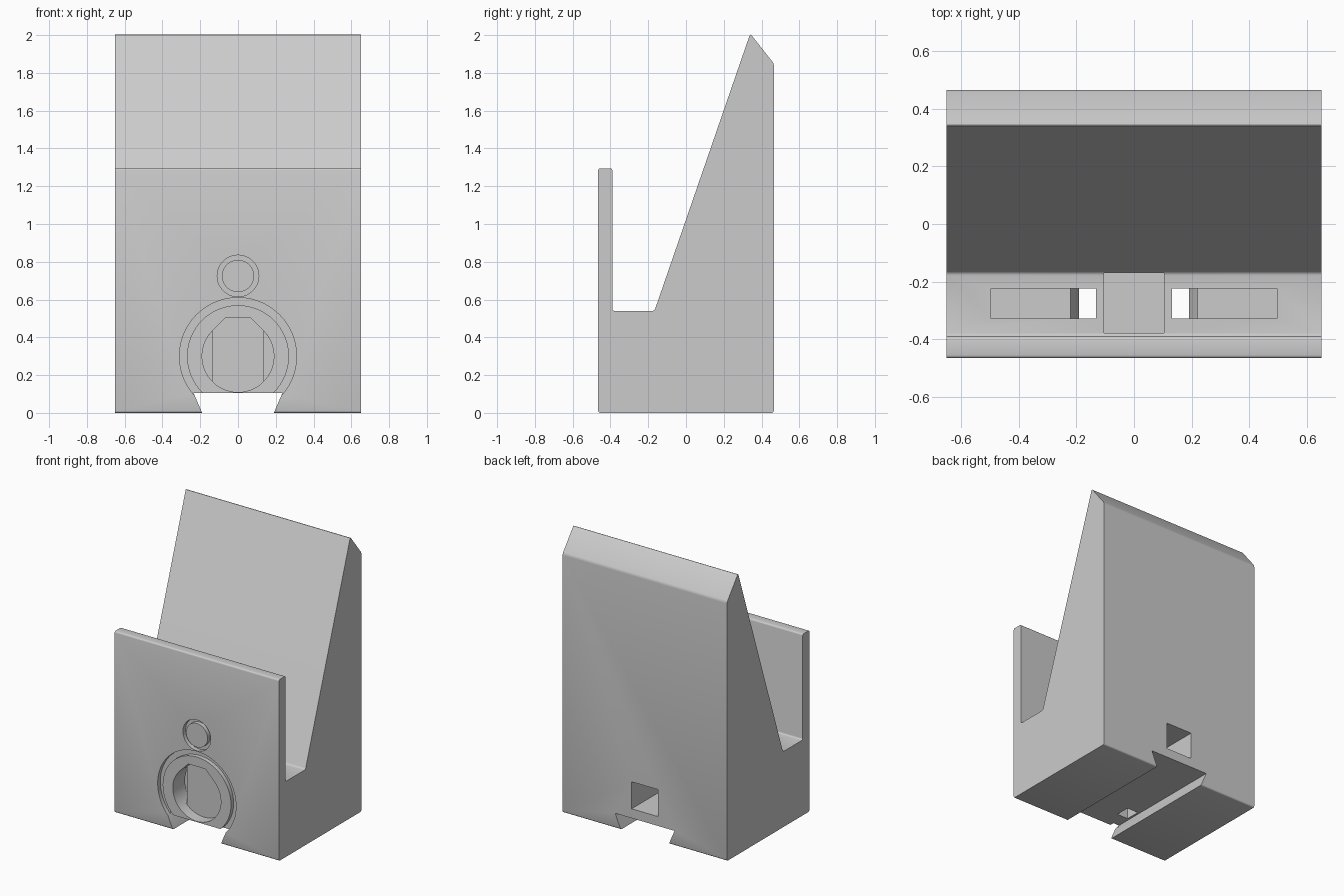
import bpy, bmesh, math

if "Cube" in bpy.data.objects:
    bpy.data.objects.remove(bpy.data.objects["Cube"], do_unlink=True)

grey = bpy.data.materials.new("light_grey")
grey.use_nodes = True
grey.diffuse_color = (0.6, 0.6, 0.6, 1)
grey.node_tree.nodes["Principled BSDF"].inputs["Base Color"].default_value = (0.6, 0.6, 0.6, 1)


def prism(name, points, axis, start, end, round_edges=0):
    """Extrude a closed profile along x (points are y, z) or y (points are x, z)."""
    bm = bmesh.new()
    place = (lambda a, b, d: (d, a, b)) if axis == "x" else (lambda a, b, d: (a, d, b))
    rings = [[bm.verts.new(place(a, b, d)) for a, b in points] for d in (start, end)]
    bm.faces.new(rings[0])
    bm.faces.new(rings[1])
    long_edges = []
    n = len(points)
    for i in range(n):
        j = (i + 1) % n
        bm.faces.new((rings[0][i], rings[0][j], rings[1][j], rings[1][i]))
    for i in range(n):
        long_edges.append(bm.edges.get((rings[0][i], rings[1][i])))
    if round_edges:
        bmesh.ops.bevel(bm, geom=long_edges, offset=round_edges, segments=3,
                        profile=0.5, affect="EDGES")
    bmesh.ops.recalc_face_normals(bm, faces=bm.faces[:])
    mesh = bpy.data.meshes.new(name)
    bm.to_mesh(mesh)
    bm.free()
    mesh.materials.append(grey)
    obj = bpy.data.objects.new(name, mesh)
    bpy.context.collection.objects.link(obj)
    return obj


def box(name, x, y, z):
    return prism(name, [(x[0], z[0]), (x[1], z[0]), (x[1], z[1]), (x[0], z[1])], "y", *y)


def arc(radius, height, first=0, last=360, steps=64):
    count = steps if last - first == 360 else steps + 1
    angles = [math.radians(first + (last - first) * i / steps) for i in range(count)]
    return [(radius * math.cos(a), height + radius * math.sin(a)) for a in angles]


def subtract(target, cutter):
    mod = target.modifiers.new("cut", "BOOLEAN")
    mod.operation = "DIFFERENCE"
    mod.solver = "EXACT"
    mod.object = cutter
    bpy.ops.object.select_all(action="DESELECT")
    bpy.context.view_layer.objects.active = target
    target.select_set(True)
    bpy.ops.object.modifier_apply(modifier=mod.name)
    bpy.data.objects.remove(cutter, do_unlink=True)


# Stand body: front lip, trough and sloping back rest
W, FRONT, BACK = 0.65, -0.465, 0.465
body = prism("stand_body", [(FRONT, 0), (BACK, 0), (BACK, 1.85), (0.34, 2.008),
                            (-0.167, 0.54), (-0.39, 0.54), (-0.39, 1.295), (FRONT, 1.295)],
             "x", -W, W, 0.011)

# Ring grooves on the front
for radius, inner, height in ((0.31, 0.27, 0.3), (0.11, 0.085, 0.725)):
    ring = prism("ring_cutter", arc(radius, height), "y", -0.6, FRONT + 0.03)
    subtract(ring, prism("ring_core", arc(inner, height), "y", -0.7, 0))
    subtract(body, ring)

# Dovetail channel along the underside
subtract(body, prism("dovetail_cutter", [(-0.19, 0), (-0.15, -0.1), (0.15, -0.1), (0.19, 0),
                                         (0.235, 0.105), (-0.235, 0.105)], "y", -0.7, 0.7))

# Flat-topped round bore in the front
R, MID = 0.19, 0.3
SIDE = R * math.sqrt(0.5)
bore = arc(R, MID, -225, 45) + [(0.067, 0.502), (-0.067, 0.502)]
subtract(body, prism("bore_cutter", bore, "y", -0.6, -0.385))

# Side openings of the bore and the slots in the trough floor
for s in (-1, 1):
    segment = [(s * x, z) for x, z in arc(R, MID, -45, 45, 16)]
    subtract(body, prism("side_bore_cutter", segment, "y", -0.40, -0.222))
    for a, b, low in ((0.132, 0.22, 0.09), (0.2, 0.495, 0.19)):
        subtract(body, box("slot_cutter", sorted((s * a, s * b)), (-0.328, -0.224), (low, 0.7)))

# Plug pocket in the trough and cable tunnel to the back
subtract(body, box("pocket_cutter", (-0.104, 0.104), (-0.378, -0.17), (0.172, 0.7)))
subtract(body, box("tunnel_cutter", (-0.104, 0.104), (-0.2, 0.7), (0.172, 0.365)))

bpy.ops.object.select_all(action="DESELECT")
body.select_set(True)
bpy.context.view_layer.objects.active = body
bpy.ops.object.shade_smooth_by_angle(angle=math.radians(32))
